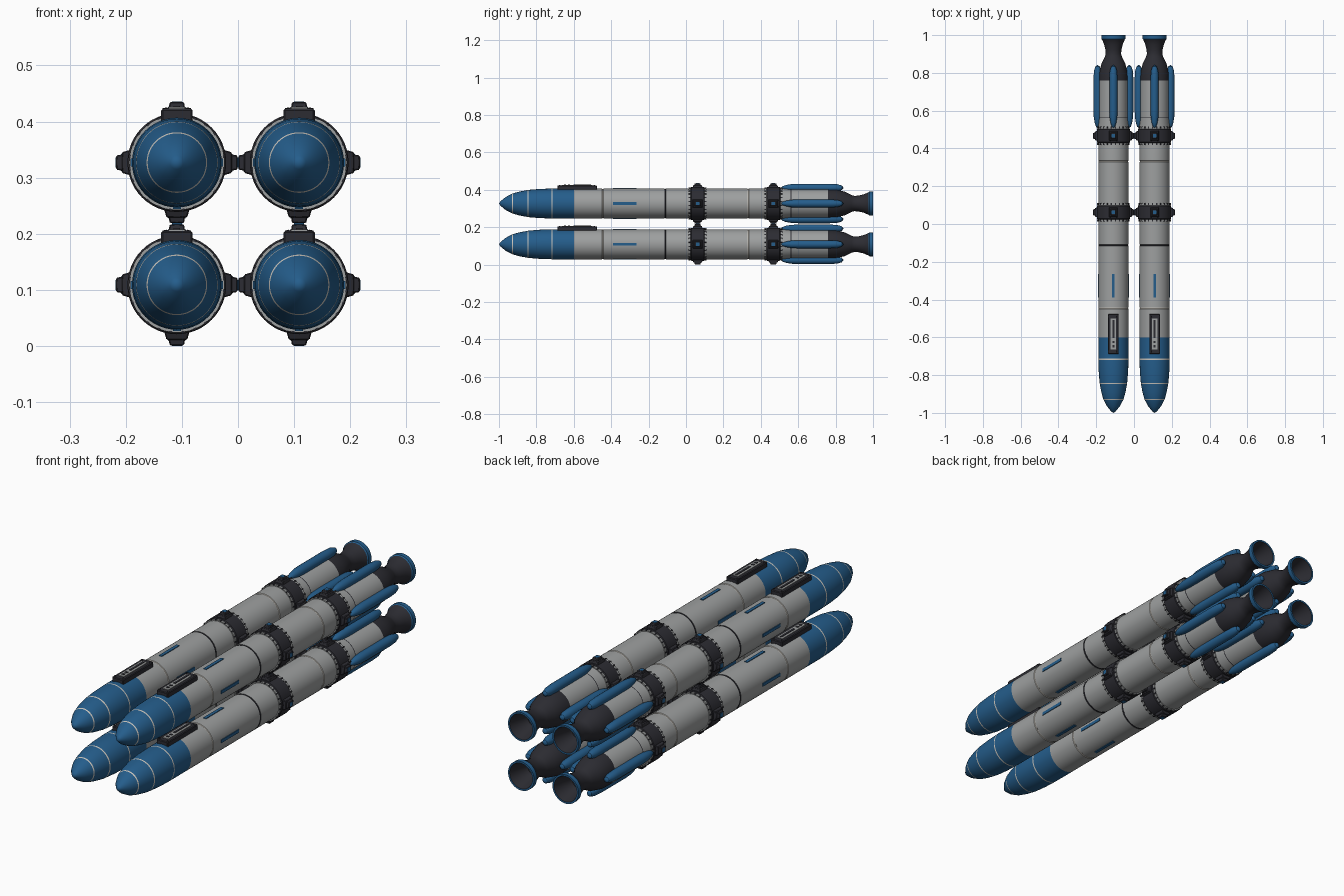
import bpy, bmesh, math
from mathutils import Matrix

cube = bpy.data.objects.get("Cube")
if cube:
    bpy.data.objects.remove(cube)


def material(name, rgb):
    m = bpy.data.materials.new(name)
    m.use_nodes = True
    m.diffuse_color = (*rgb, 1)
    m.node_tree.nodes["Principled BSDF"].inputs["Base Color"].default_value = (*rgb, 1)
    return m


BLUE, GREY, DARK, LIGHT = range(4)
MATS = [material("blue", (0.018, 0.11, 0.26)), material("hull grey", (0.34, 0.35, 0.35)),
        material("dark metal", (0.025, 0.025, 0.032)), material("light trim", (0.6, 0.57, 0.52))]
PITCH = 0.109     # half the spacing between missiles, also the reach of the lugs
QUARTERS = [k * math.pi / 2 for k in range(4)]


def publish(name, bm):
    """Turn a bmesh into one shared mesh, placed on all four missiles."""
    bmesh.ops.recalc_face_normals(bm, faces=bm.faces)
    mesh = bpy.data.meshes.new(name)
    bm.to_mesh(mesh)
    bm.free()
    for m in MATS:
        mesh.materials.append(m)
    for side, sx in (("left", 1), ("right", -1)):
        for level, z in (("lower", PITCH), ("upper", 3 * PITCH)):
            ob = bpy.data.objects.new(f"{name}_{level}_{side}", mesh)
            ob.location = (sx * PITCH, 0, z)
            bpy.context.collection.objects.link(ob)
    bpy.ops.object.select_all(action='DESELECT')
    ob.select_set(True)
    bpy.context.view_layer.objects.active = ob
    bpy.ops.object.shade_smooth_by_angle(angle=math.radians(32))


def lathe(bm, profile, segments=48, matrix=Matrix()):
    """Spin (y, radius, colour of next strip) around the y axis."""
    rings = []
    for y, r, _ in profile:
        if r == 0:
            rings.append([bm.verts.new(matrix @ Matrix.Translation((0, y, 0)).translation)] * segments)
        else:
            angles = [2 * math.pi * i / segments for i in range(segments)]
            rings.append([bm.verts.new(matrix @ Matrix.Translation(
                (r * math.cos(a), y, r * math.sin(a))).translation) for a in angles])
    for a, b, (_, _, colour) in zip(rings, rings[1:], profile):
        for i in range(segments):
            j = (i + 1) % segments
            corners = list(dict.fromkeys((a[i], a[j], b[j], b[i])))
            bm.faces.new(corners).material_index = colour


def block(bm, angle, y, length, r0, r1, width, colour, taper=1, bevel=0.0):
    """Box standing on the hull from radius r0 to r1, turned around the y axis."""
    part = bmesh.new()
    bmesh.ops.create_cube(part, size=1)
    for v in part.verts:
        k = taper if v.co.z > 0 else 1
        v.co = (v.co.x * width * k, v.co.y * length * k, r0 + (v.co.z + 0.5) * (r1 - r0))
    if bevel:
        bmesh.ops.bevel(part, geom=part.edges[:], offset=bevel, segments=1, affect='EDGES')
    part.transform(Matrix.Rotation(angle, 4, 'Y') @ Matrix.Translation((0, y, 0)))
    for f in part.faces:
        f.material_index = colour
    temp = bpy.data.meshes.new("temp")
    part.to_mesh(temp)
    part.free()
    bm.from_mesh(temp)
    bpy.data.meshes.remove(temp)


# Hull: nose, body sections, engine and hollow nozzle in one turned profile
R = 0.08
hull = [(-1, 0, BLUE), (-0.992, 0.012, BLUE), (-0.965, 0.034, BLUE), (-0.931, 0.052, LIGHT),
        (-0.926, 0.054, BLUE), (-0.89, 0.064, BLUE), (-0.847, 0.072, LIGHT),
        (-0.841, 0.073, BLUE), (-0.78, 0.078, BLUE), (-0.719, R, LIGHT),
        (-0.713, R, BLUE), (-0.6, R, GREY)]
for seam, colour in ((-0.445, LIGHT), (-0.112, DARK), (0.332, LIGHT)):
    hull += [(seam - 0.004, R, colour), (seam - 0.002, R - 0.002, colour),
             (seam + 0.002, R - 0.002, colour), (seam + 0.004, R, GREY)]
hull += [(0.52, R, GREY), (0.56, 0.076, DARK), (0.564, 0.076, GREY), (0.76, 0.076, DARK),
         (0.8, 0.075, DARK), (0.85, 0.063, DARK), (0.885, 0.045, DARK), (0.9, 0.041, DARK),
         (0.92, 0.042, DARK), (0.95, 0.049, DARK), (0.976, 0.06, BLUE), (0.98, 0.064, BLUE),
         (1, 0.064, BLUE), (1, 0.056, DARK), (0.95, 0.043, DARK), (0.91, 0.03, DARK),
         (0.9, 0, DARK)]
bm = bmesh.new()
lathe(bm, hull)
publish("hull", bm)

# Clamp bands with grey flanges, bolts and four connecting lugs
bands = bmesh.new()
lugs = bmesh.new()
for y in (0.062, 0.467):
    lathe(bands, [(y - 0.037, 0.078, DARK), (y - 0.037, 0.085, DARK), (y - 0.033, 0.088, DARK),
                  (y + 0.033, 0.088, DARK), (y + 0.037, 0.085, DARK), (y + 0.037, 0.078, DARK)])
    for s in (-1, 1):
        inner, outer = y + s * 0.036, y + s * 0.046
        lathe(bands, [(inner, 0.078, GREY), (inner, 0.085, GREY),
                      (outer, 0.085, GREY), (outer, 0.078, GREY)])
        for i in range(24):
            block(bands, (i + 0.5) * math.pi / 12, y + s * 0.043, 0.01, 0.083, 0.0867, 0.006, DARK)
    for a in QUARTERS:
        block(lugs, a, y, 0.056, 0.082, 0.098, 0.046, DARK, 0.8, 0.002)
        block(lugs, a, y, 0.036, 0.094, 0.108, 0.03, DARK, 0.85, 0.002)
        block(lugs, a, y, 0.018, 0.104, PITCH, 0.018, BLUE)
publish("clamp_band", bands)
publish("connecting_lug", lugs)

# Booster pods around the engine section
pods = bmesh.new()
pod = [(0.508, 0, BLUE), (0.515, 0.008, BLUE), (0.535, 0.015, BLUE), (0.565, 0.02, BLUE),
       (0.6, 0.0215, BLUE), (0.77, 0.0215, BLUE), (0.81, 0.019, BLUE), (0.833, 0.012, BLUE),
       (0.843, 0, BLUE)]
for a in QUARTERS:
    lathe(pods, pod, 16, Matrix.Rotation(a, 4, 'Y') @ Matrix.Translation((0, 0, 0.084)))
publish("side_pod", pods)

# Blue marker strips on four sides
strips = bmesh.new()
for a in QUARTERS:
    block(strips, a, -0.327, 0.124, 0.077, 0.0825, 0.014, BLUE)
publish("marker_strip", strips)

# Raised access panel on the top of each missile
panel = bmesh.new()
block(panel, 0, -0.582, 0.212, 0.07, 0.096, 0.056, DARK, 1, 0.003)
block(panel, 0, -0.582, 0.165, 0.09, 0.099, 0.029, GREY)
block(panel, 0, -0.555, 0.095, 0.095, 0.101, 0.01, DARK)
for y in (-0.625, -0.647):
    block(panel, 0, y, 0.011, 0.095, 0.101, 0.012, DARK)
for x in (-1, 1):
    for y in (-0.675, -0.49):
        block(panel, x * 0.22, y, 0.008, 0.09, 0.1, 0.008, DARK)
publish("access_panel", panel)
